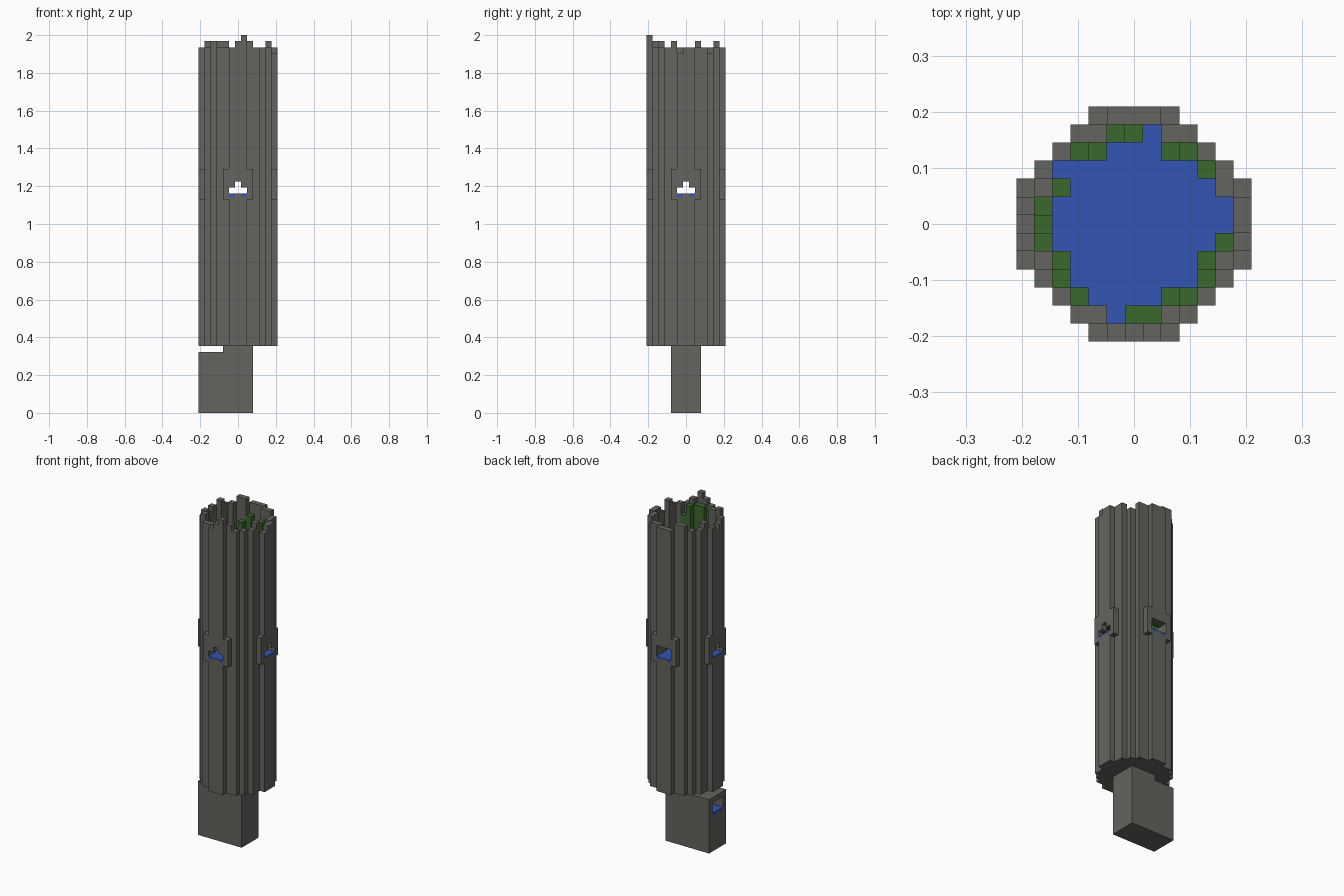
import bpy, bmesh, random
from mathutils import Matrix, Vector

random.seed(4)
U = 2 / 62            # size of one block
BOTTOM, RIM, POOL = 11, 60, 36

if "Cube" in bpy.data.objects:
    bpy.data.objects.remove(bpy.data.objects["Cube"], do_unlink=True)


def material(name, rgb):
    m = bpy.data.materials.new(name)
    m.use_nodes = True
    m.diffuse_color = (*rgb, 1)
    m.node_tree.nodes["Principled BSDF"].inputs["Base Color"].default_value = (*rgb, 1)
    return m


STONE = material("stone grey", (0.127, 0.127, 0.112))
MOSS = material("moss green", (0.042, 0.138, 0.025))
WATER = material("water blue", (0.033, 0.091, 0.445))


def build(name, boxes, mat):
    """Join boxes given as (low corner, high corner) in block units."""
    bm = bmesh.new()
    for lo, hi in boxes:
        lo, hi = Vector(lo) * U, Vector(hi) * U
        size = Matrix.Diagonal((*(hi - lo), 1))
        bmesh.ops.create_cube(bm, size=1, matrix=Matrix.Translation((lo + hi) / 2) @ size)
    me = bpy.data.meshes.new(name)
    bm.to_mesh(me)
    bm.free()
    me.materials.append(mat)
    ob = bpy.data.objects.new(name, me)
    bpy.context.collection.objects.link(ob)
    return ob


def column(i, j, z0, z1):
    return (i - .5, j - .5, z0), (i + .5, j + .5, z1)


# Round plan of the tower, as half widths per row
HALF = [6, 6, 5, 5, 4, 3, 1]


def inside(i, j):
    return abs(j) <= 6 and abs(i) <= HALF[abs(j)]


def is_wall(i, j):
    near = [(i + 1, j), (i - 1, j), (i, j + 1), (i, j - 1)]
    return inside(i, j) and not all(inside(a, b) for a, b in near)


span = range(-6, 7)
plan = [(i, j) for i in span for j in span if inside(i, j)]
wall = [c for c in plan if is_wall(*c)]
core = [c for c in plan if not is_wall(*c)]

# Ragged top of the wall
crest = {(1, -6): 62, (-6, 0): 59, (6, -1): 59, (-5, -2): 59, (4, 4): 59}
for c in [(0, -6), (2, -5), (-4, -4), (-5, 2), (-3, 5), (-2, 5), (5, -2)]:
    crest[c] = 61

# Tower wall with four windows and water spilling over the sills
stone, spill = [], []
for i, j in wall:
    top = crest.get((i, j), RIM)
    if 6 not in (abs(i), abs(j)):
        stone.append(column(i, j, BOTTOM, top))
        continue
    across = i if abs(j) == 6 else j
    lintel = POOL + 2 if across == 0 or j == 6 else POOL + 1
    sill = POOL - .1 if across == 0 else POOL - .5
    stone += [column(i, j, BOTTOM, sill), column(i, j, lintel, top)]
    spill.append(column(i, j, sill, POOL))
build("tower_wall", stone, STONE)
build("window_spill", spill, WATER)

# Raised jambs beside each window
jambs = []
for s in (-1, 1):
    for t in (-2, 2):
        jambs += [column(t, 6 * s, POOL - 1, POOL + 4), column(6 * s, t, POOL - 1, POOL + 4)]
build("window_frames", jambs, STONE)

# Floor and pool inside the tower
build("tower_floor", [column(i, j, BOTTOM, BOTTOM + 1) for i, j in core], STONE)
build("pool", [column(i, j, POOL - 1, POOL) for i, j in core], WATER)

# Moss columns on the inner wall
moss_top = {(0, -5): 60, (1, -5): 60, (2, -4): 60, (3, -4): 58,
            (2, 4): 58, (-1, 5): 58, (-2, 4): 57}
moss_cells = list(moss_top) + [
    (0, 5), (-3, 4), (3, 4), (4, 3), (-4, 2), (-5, 1), (-5, 0), (-5, -1),
    (5, -1), (4, -2), (4, -3), (-4, -2), (-4, -3), (-3, -4)]
moss = []
for i, j in moss_cells:
    start = POOL + 2 if 5 in (abs(i), abs(j)) else POOL
    moss.append(column(i, j, start, moss_top.get((i, j), random.randint(44, 52))))
build("inner_moss", moss, MOSS)

# Base block with an outlet on its right end
build("base", [
    ((-5.5, -2.5, 0), (2.5, 2.5, 7)),
    ((-6.5, -2.5, 0), (-5.5, 2.5, 6.5)),
    ((-6.5, -2.5, 6.5), (-5.5, -1.5, 7)),
    ((-6.5, 1.5, 6.5), (-5.5, 2.5, 7)),
    ((-6.5, -.5, 6.5), (-5.5, .5, 6.9)),
    ((-6.5, -2.5, 7), (2.5, -1.5, 9)),
    ((-6.5, 1.5, 7), (2.5, 2.5, 9)),
    ((-1.5, -1.5, 7), (2.5, 1.5, 9)),
    ((-6.5, -2.5, 9), (2.5, 2.5, 10)),
    ((-2.5, -2.5, 10), (2.5, 2.5, 11)),
], STONE)
build("outlet_water", [
    ((-5.5, -1.5, 7), (-1.5, 1.5, 7.1)),
    ((-6.5, -.5, 6.9), (-5.5, .5, 7.1)),
    ((-6.5, -1.5, 6.5), (-5.5, -.5, 7.1)),
    ((-6.5, .5, 6.5), (-5.5, 1.5, 7.1)),
], WATER)
